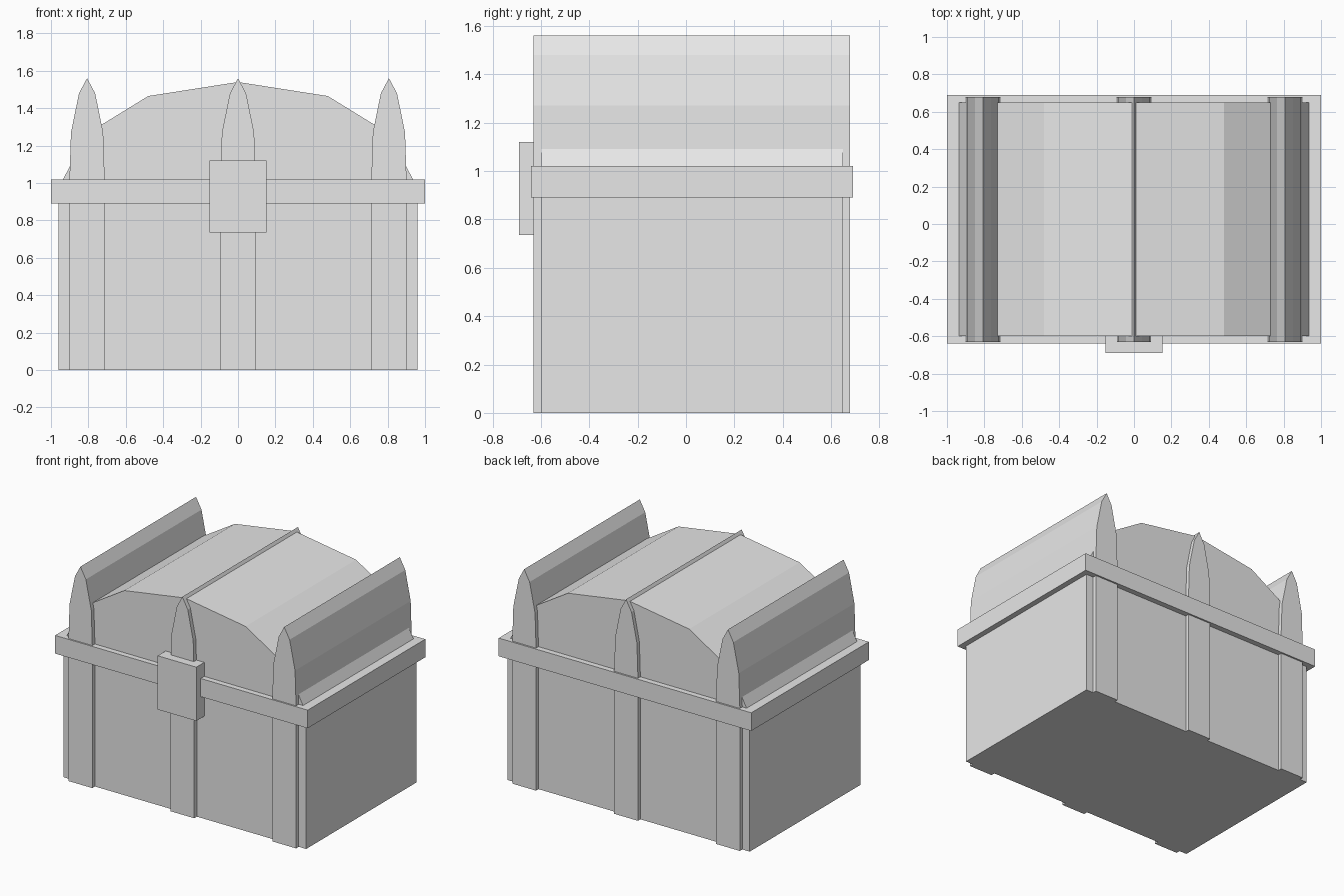
import bpy
import bmesh

if "Cube" in bpy.data.objects:
    bpy.data.objects.remove(bpy.data.objects["Cube"])

mat = bpy.data.materials.new("light_grey")
mat.diffuse_color = (0.8, 0.8, 0.8, 1)
mat.use_nodes = True
mat.node_tree.nodes["Principled BSDF"].inputs["Base Color"].default_value = mat.diffuse_color


def prism(name, profile, y0, y1):
    """Extrude an (x, z) outline along y from y0 to y1."""
    bm = bmesh.new()
    face = bm.faces.new([bm.verts.new((x, y0, z)) for x, z in profile])
    ext = bmesh.ops.extrude_face_region(bm, geom=[face])
    for v in ext["geom"]:
        if isinstance(v, bmesh.types.BMVert):
            v.co.y = y1
    bmesh.ops.recalc_face_normals(bm, faces=bm.faces)
    mesh = bpy.data.meshes.new(name)
    bm.to_mesh(mesh)
    bm.free()
    mesh.materials.append(mat)
    obj = bpy.data.objects.new(name, mesh)
    bpy.context.collection.objects.link(obj)
    return obj


def box(name, half_x, y0, y1, z0, z1):
    return prism(name, [(-half_x, z0), (half_x, z0), (half_x, z1), (-half_x, z1)], y0, y1)


def mirrored(half):
    """Complete a right-hand outline that ends on the centre line."""
    return half + [(-x, z) for x, z in reversed(half[:-1])]


# Chest body, rim and front lock
box("chest_body", 0.96, -0.60, 0.65, 0.0, 0.95)
box("rim", 1.0, -0.64, 0.69, 0.89, 1.02)
box("lock_plate", 0.153, -0.69, -0.59, 0.735, 1.12)

# Faceted domed lid
lid = [(0.935, 1.0), (0.935, 1.02), (0.81, 1.262), (0.48, 1.465), (0, 1.54)]
prism("lid", mirrored(lid), -0.60, 0.65)

# Three pointed straps running front to back
strap = mirrored([(0.094, 0), (0.094, 1.02), (0.086, 1.27), (0.043, 1.48), (0, 1.56)])
for name, cx in (("left_strap", -0.807), ("middle_strap", 0), ("right_strap", 0.807)):
    prism(name, [(cx + x, z) for x, z in strap], -0.63, 0.678)
